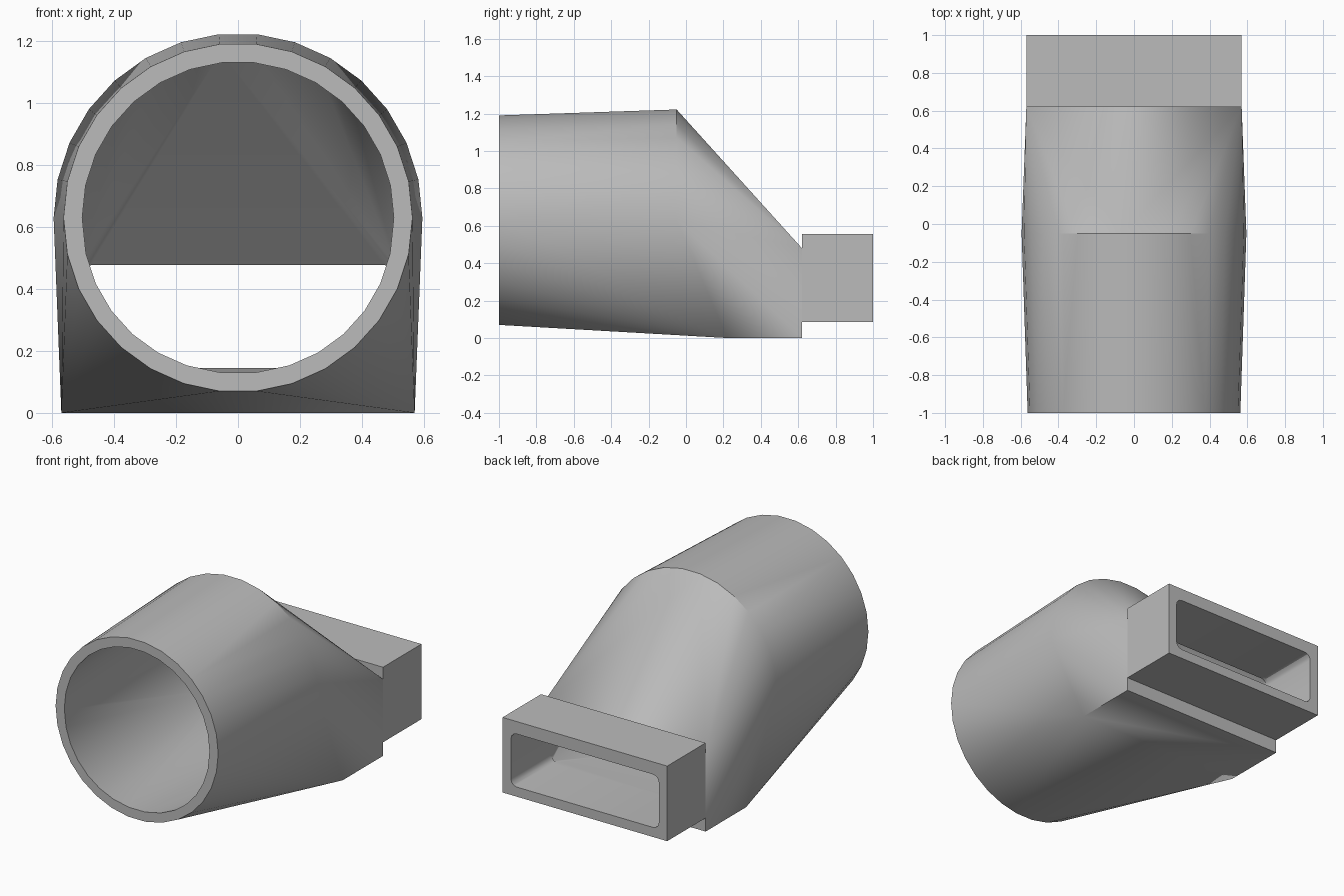
import bpy, bmesh, math

cube = bpy.data.objects.get("Cube")
if cube:
    bpy.data.objects.remove(cube, do_unlink=True)

SIDES = 30
AXIS_Z = 0.63

grey = bpy.data.materials.new("plain grey")
grey.use_nodes = True
COLOUR = (0.5, 0.5, 0.5, 1.0)
grey.diffuse_color = COLOUR
grey.node_tree.nodes["Principled BSDF"].inputs["Base Color"].default_value = COLOUR


def ring(radius, y):
    """Points of a round section around the duct axis."""
    return [(radius * math.cos(a), y, AXIS_Z + radius * math.sin(a))
            for a in (2 * math.pi * i / SIDES for i in range(SIDES))]


def rounded_section(half, z0, z1, r, y, steps=3):
    """Points of a rectangle with rounded corners."""
    pts = []
    corners = [(half - r, z1 - r, 0), (r - half, z1 - r, 90),
               (r - half, z0 + r, 180), (half - r, z0 + r, 270)]
    for cx, cz, start in corners:
        for i in range(steps + 1):
            a = math.radians(start + 90 * i / steps)
            pts.append((cx + r * math.cos(a), y, cz + r * math.sin(a)))
    return pts


def hull(name, points):
    """Solid wrapped tightly around the given points."""
    bm = bmesh.new()
    for p in points:
        bm.verts.new(p)
    res = bmesh.ops.convex_hull(bm, input=bm.verts)
    inner = {g for g in res["geom_interior"] + res["geom_unused"]
             if isinstance(g, bmesh.types.BMVert)}
    bmesh.ops.delete(bm, geom=list(inner), context="VERTS")
    bmesh.ops.dissolve_limit(bm, angle_limit=0.002, verts=bm.verts, edges=bm.edges)
    bmesh.ops.recalc_face_normals(bm, faces=bm.faces)
    mesh = bpy.data.meshes.new(name)
    bm.to_mesh(mesh)
    bm.free()
    mesh.materials.append(grey)
    ob = bpy.data.objects.new(name, mesh)
    bpy.context.collection.objects.link(ob)
    return ob


def cut(ob, cutters):
    """Hollow out a part and shade it smooth with sharp creases."""
    bpy.ops.object.select_all(action="DESELECT")
    bpy.context.view_layer.objects.active = ob
    ob.select_set(True)
    for c in cutters:
        mod = ob.modifiers.new("hollow", "BOOLEAN")
        mod.operation = "DIFFERENCE"
        mod.solver = "EXACT"
        mod.object = c
        bpy.ops.object.modifier_apply(modifier=mod.name)
    bpy.ops.object.shade_smooth_by_angle(angle=math.radians(30))


# Round inlet flaring slightly, then blending into a flat-bottomed end
duct = hull("duct_body", ring(0.563, -1) + ring(0.595, -0.05)
            + [(s * 0.57, y, z) for s in (-1, 1)
               for y, z in ((0.22, 0), (0.62, 0), (0.62, 0.48))])

# Rectangular outlet
outlet = hull("outlet_collar", [(s * 0.57, y, z) for s in (-1, 1)
                                for y in (0.62, 1.0) for z in (0.085, 0.555)])

# Cavity and outlet slot
cavity = hull("cavity_cutter", ring(0.501, -1.05) + ring(0.535, -0.05)
              + [(s * 0.51, 0.6, z) for s in (-1, 1) for z in (0.146, 0.476)])
slot = hull("slot_cutter", rounded_section(0.512, 0.145, 0.477, 0.04, 0.57)
            + rounded_section(0.512, 0.145, 0.477, 0.04, 1.05))

cut(duct, [cavity, slot])
cut(outlet, [slot])

# The cutters have done their work
for c in (cavity, slot):
    bpy.data.objects.remove(c, do_unlink=True)
